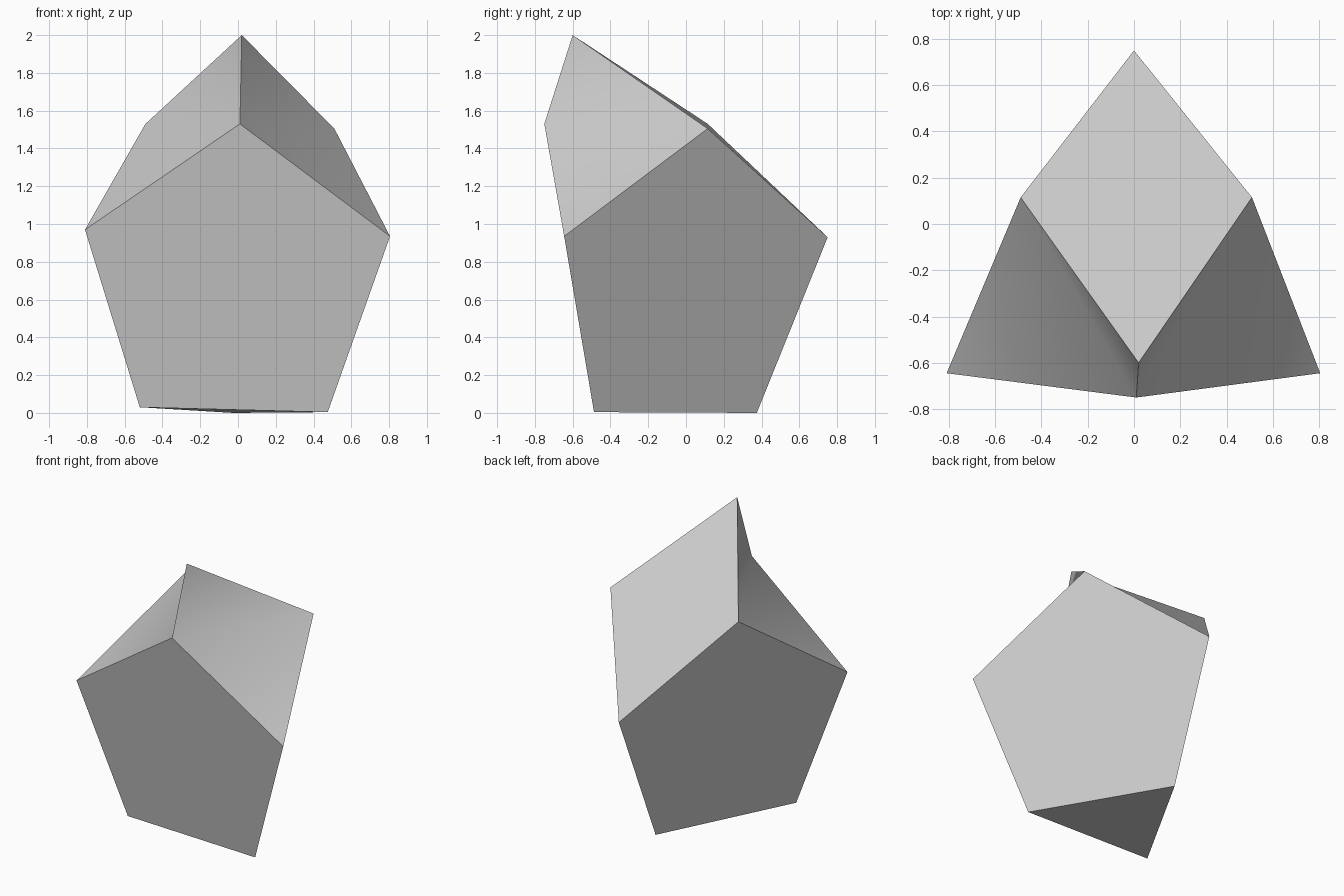
import bpy
import bmesh
import math

cube = bpy.data.objects.get("Cube")
if cube:
    bpy.data.objects.remove(cube, do_unlink=True)

# Single plain grey
grey = bpy.data.materials.new("light_grey")
grey.use_nodes = True
colour = (0.6, 0.6, 0.6, 1.0)
grey.diffuse_color = colour
grey.node_tree.nodes["Principled BSDF"].inputs["Base Color"].default_value = colour

# Corners of the faceted solid
corners = {
    "peak": (0.02, -0.60, 2.0),
    "brow": (0.01, -0.75, 1.53),
    "shoulder_r": (-0.49, 0.115, 1.53),
    "shoulder_l": (0.51, 0.115, 1.505),
    "cheek_r": (-0.81, -0.645, 0.97),
    "cheek_l": (0.805, -0.645, 0.935),
    "back": (0.0, 0.75, 0.93),
    "foot_r": (-0.52, -0.487, 0.03),
    "foot_l": (0.475, -0.487, 0.004),
    "heel": (-0.025, 0.375, 0.0),
}

# Front pentagon, base triangle and top rhombus
faces = [
    "brow cheek_r foot_r foot_l cheek_l",
    "foot_r heel foot_l",
    "peak shoulder_l back shoulder_r",
]
# Side pentagon and the folded quad above it, on both sides
for s in ("_l", "_r"):
    faces += [
        f"shoulder{s} cheek{s} foot{s} heel back",
        f"brow cheek{s} shoulder{s}",
        f"peak brow shoulder{s}",
    ]

bm = bmesh.new()
verts = {name: bm.verts.new(co) for name, co in corners.items()}
for face in faces:
    bm.faces.new([verts[name] for name in face.split()])
bmesh.ops.recalc_face_normals(bm, faces=bm.faces[:])
mesh = bpy.data.meshes.new("faceted_solid")
bm.to_mesh(mesh)
bm.free()
mesh.materials.append(grey)

solid = bpy.data.objects.new("faceted_solid", mesh)
bpy.context.collection.objects.link(solid)

# Smooth only across the shallow fold in each side quad
bpy.ops.object.select_all(action="DESELECT")
solid.select_set(True)
bpy.context.view_layer.objects.active = solid
bpy.ops.object.shade_smooth_by_angle(angle=math.radians(50))
